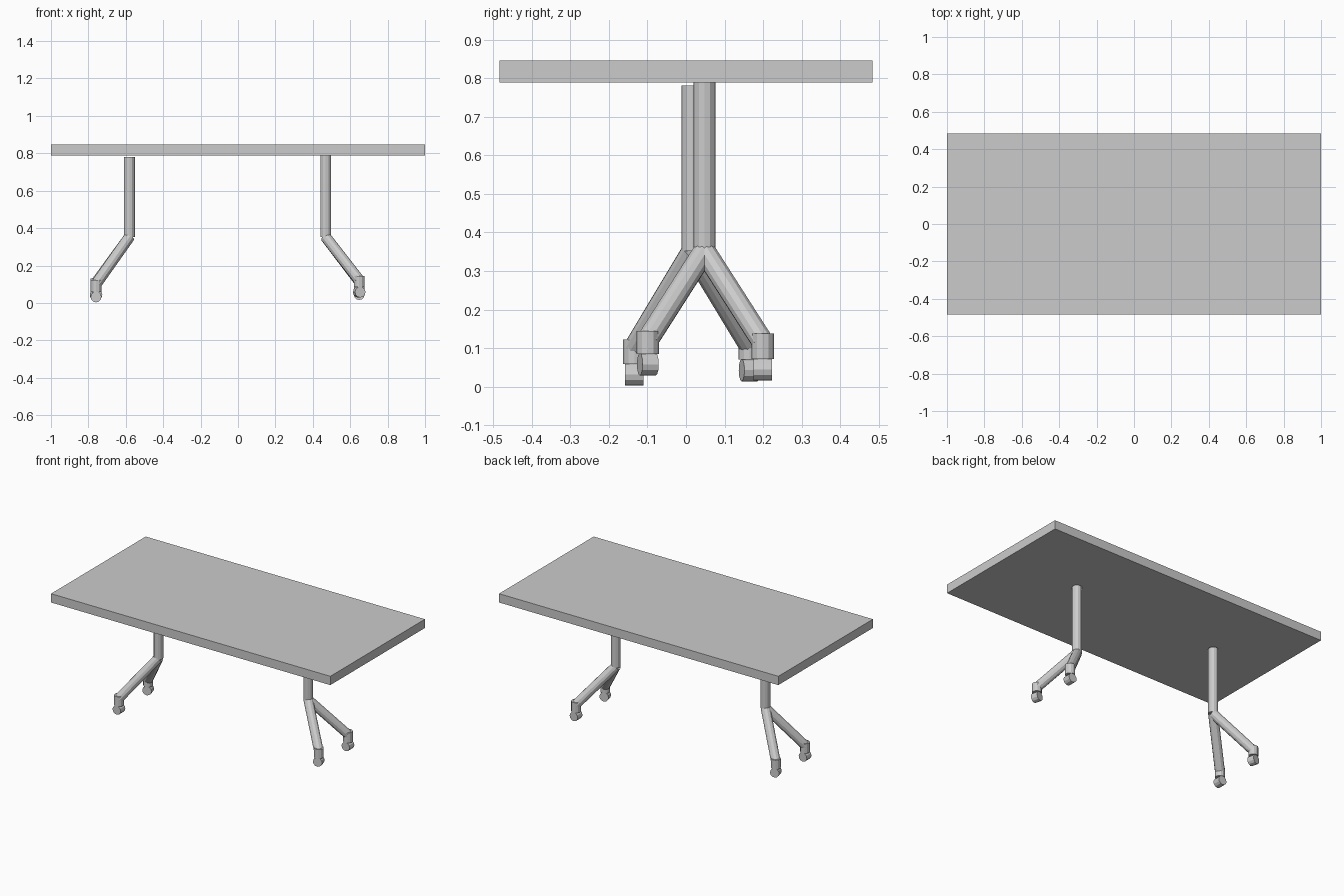
import bpy
import math
from mathutils import Vector

cube = bpy.data.objects.get("Cube")
if cube:
    bpy.data.objects.remove(cube, do_unlink=True)

# One plain grey for the whole table
grey = bpy.data.materials.new("plain grey")
grey.use_nodes = True
colour = (0.6, 0.6, 0.6, 1)
grey.diffuse_color = colour
for node in grey.node_tree.nodes:
    if node.type == 'BSDF_PRINCIPLED':
        node.inputs["Base Color"].default_value = colour

RADIUS = 0.029


def finish(name):
    obj = bpy.context.object
    obj.name = name
    obj.data.materials.append(grey)
    return obj


def tube(name, start, end, radius=RADIUS):
    """Twelve-sided closed tube between two points."""
    a, b = Vector(start), Vector(end)
    axis = b - a
    bpy.ops.mesh.primitive_cylinder_add(
        vertices=12, radius=radius, depth=axis.length, location=(a + b) / 2,
        rotation=axis.to_track_quat('Z', 'Y').to_euler())
    return finish(name)


# Table top
bpy.ops.mesh.primitive_cube_add(size=1, location=(0, 0, 0.818))
top = finish("table_top")
top.scale = (2, 0.968, 0.057)


def caster(name, x, y, knuckle_top, ground, yaw, width):
    """Upright socket with a small wheel below it."""
    tube(name + "_socket", (x, y, ground + 0.056), (x, y, knuckle_top))
    half = Vector((math.sin(yaw), -math.cos(yaw), 0)) * width / 2
    centre = Vector((x, y, ground + RADIUS))
    tube(name + "_wheel", centre - half, centre + half)


# Each side: column position and top, foot x, then its two feet as
# (label, y, socket top, ground height, wheel yaw, wheel width)
turned = math.radians(15)
sides = {
    "left": (0.469, 0.048, 0.79, 0.648, (
        ("front", -0.099, 0.144, 0.029, turned, 0.043),
        ("back", 0.199, 0.138, 0.016, 0, 0.049))),
    "right": (-0.581, 0.017, 0.781, -0.759, (
        ("front", -0.134, 0.122, 0.003, 0, 0.048),
        ("back", 0.165, 0.130, 0.014, turned, 0.043))),
}

for side, (x, y, height, foot_x, feet) in sides.items():
    elbow = (x, y, 0.352)
    tube(side + "_column", elbow, (x, y, height))
    for label, foot_y, socket_top, ground, yaw, width in feet:
        name = label + "_" + side
        # Splayed leg from the column down to its caster
        tube(name + "_leg", elbow, (foot_x, foot_y, socket_top - 0.022))
        caster(name, foot_x, foot_y, socket_top, ground, yaw, width)
